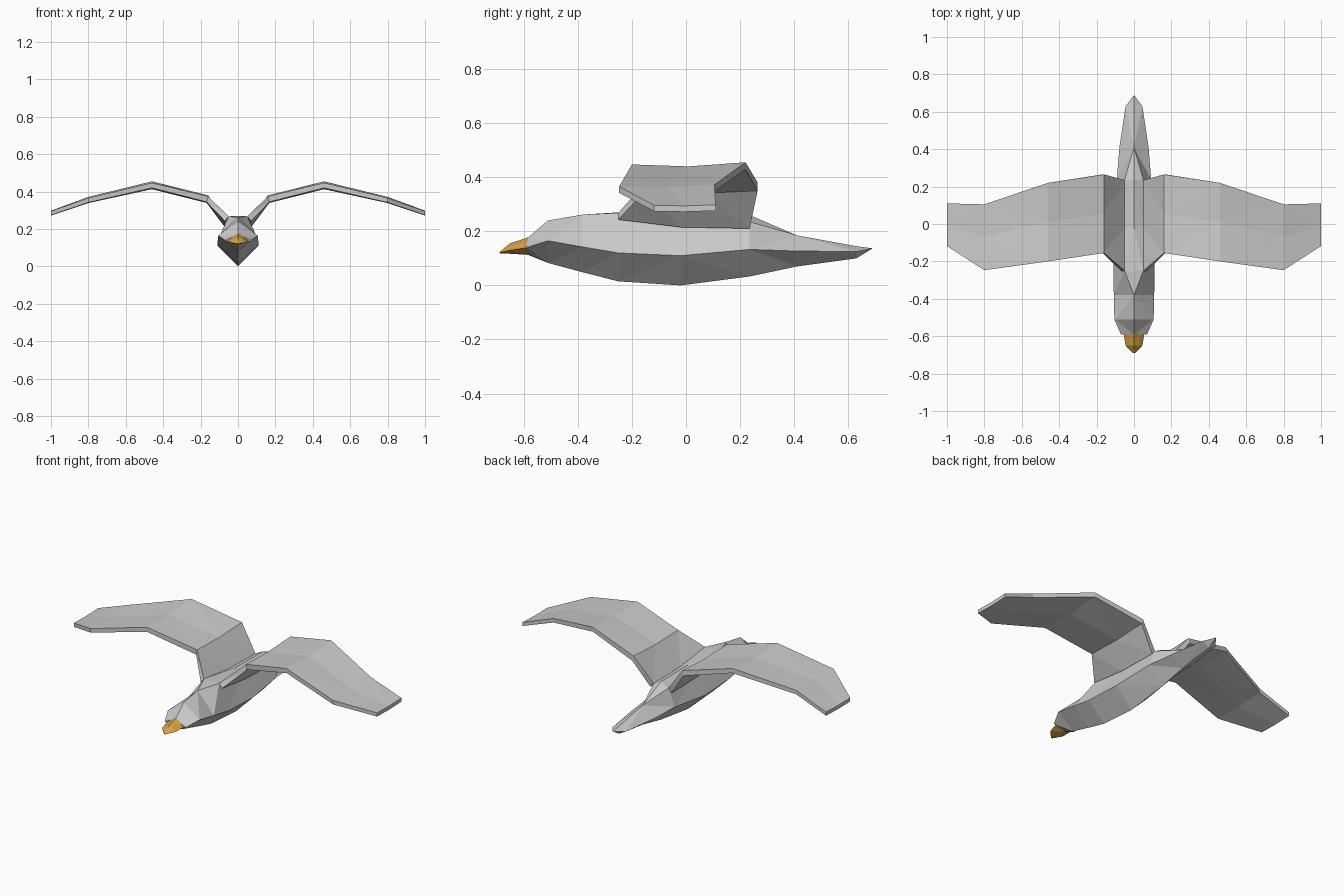
import bpy, bmesh


def loft(name, rings, mirror=False):
    """Skin a list of equal-length closed rings, capping both ends."""
    bm = bmesh.new()
    vs = [[bm.verts.new(p) for p in r] for r in rings]
    n = len(rings[0])
    for a, b in zip(vs, vs[1:]):
        for i in range(n):
            j = (i + 1) % n
            bm.faces.new((a[i], a[j], b[j], b[i]))
    bm.faces.new(vs[0][::-1])
    bm.faces.new(vs[-1])
    bmesh.ops.remove_doubles(bm, verts=bm.verts, dist=0.0005)
    bmesh.ops.triangulate(bm, faces=[f for f in bm.faces if len(f.verts) == 4])
    bmesh.ops.recalc_face_normals(bm, faces=bm.faces)
    me = bpy.data.meshes.new(name)
    bm.to_mesh(me)
    bm.free()
    ob = bpy.data.objects.new(name, me)
    bpy.context.collection.objects.link(ob)
    if mirror:
        m = ob.modifiers.new("mirror", 'MIRROR')
        m.use_mirror_merge = False
    return ob


def ring(y, top, shoulder, side, bottom):
    """Symmetric cross-section: ridge, shoulder (x, z), side (x, z), keel."""
    (sx, sz), (wx, wz) = shoulder, side
    return [(0, y, top), (sx, y, sz), (wx, y, wz), (0, y, bottom),
            (-wx, y, wz), (-sx, y, sz)]


# Body from head to pointed tail
loft("body", [ring(*s) for s in [
    (-0.59, 0.172, (0, 0.172), (0.07, 0.140), 0.115),
    (-0.51, 0.240, (0, 0.240), (0.105, 0.165), 0.083),
    (-0.38, 0.262, (0, 0.262), (0.108, 0.142), 0.048),
    (-0.25, 0.270, (0.05, 0.268), (0.110, 0.120), 0.015),
    (-0.02, 0.262, (0.05, 0.240), (0.110, 0.110), 0.0),
    (0.235, 0.260, (0.05, 0.235), (0.092, 0.133), 0.033),
    (0.41, 0.185, (0, 0.185), (0.078, 0.127), 0.070),
    (0.63, 0.145, (0, 0.145), (0.045, 0.125), 0.100),
    (0.69, 0.137, (0, 0.137), (0, 0.137), 0.137)]])

# Beak
beak = loft("beak", [ring(*s) for s in [
    (-0.585, 0.177, (0.03, 0.160), (0.056, 0.140), 0.113),
    (-0.65, 0.156, (0.025, 0.145), (0.045, 0.130), 0.117),
    (-0.69, 0.123, (0.003, 0.122), (0.006, 0.121), 0.119)]])
mat = bpy.data.materials.new("orange")
mat.diffuse_color = (0.68, 0.36, 0.06, 1)
beak.data.materials.append(mat)

# Wings: each station holds leading, middle, trailing points of the upper skin
stations = [
    (0.05, [(-0.25, 0.268), (-0.02, 0.240), (0.235, 0.235)], 0.020, 0.025),
    (0.16, [(-0.155, 0.375), (0.055, 0.370), (0.265, 0.380)], 0.008, 0.030),
    (0.46, [(-0.20, 0.447), (0.01, 0.440), (0.22, 0.455)], 0, 0.027),
    (0.80, [(-0.247, 0.366), (-0.07, 0.363), (0.105, 0.372)], 0, 0.024),
    (1.00, [(-0.118, 0.296), (-0.005, 0.294), (0.110, 0.298)], 0, 0.022)]
loft("wings", [[(x, y, z) for y, z in pts] +
               [(x + dx, y, z - t) for y, z in reversed(pts)]
               for x, pts, dx, t in stations], mirror=True)
